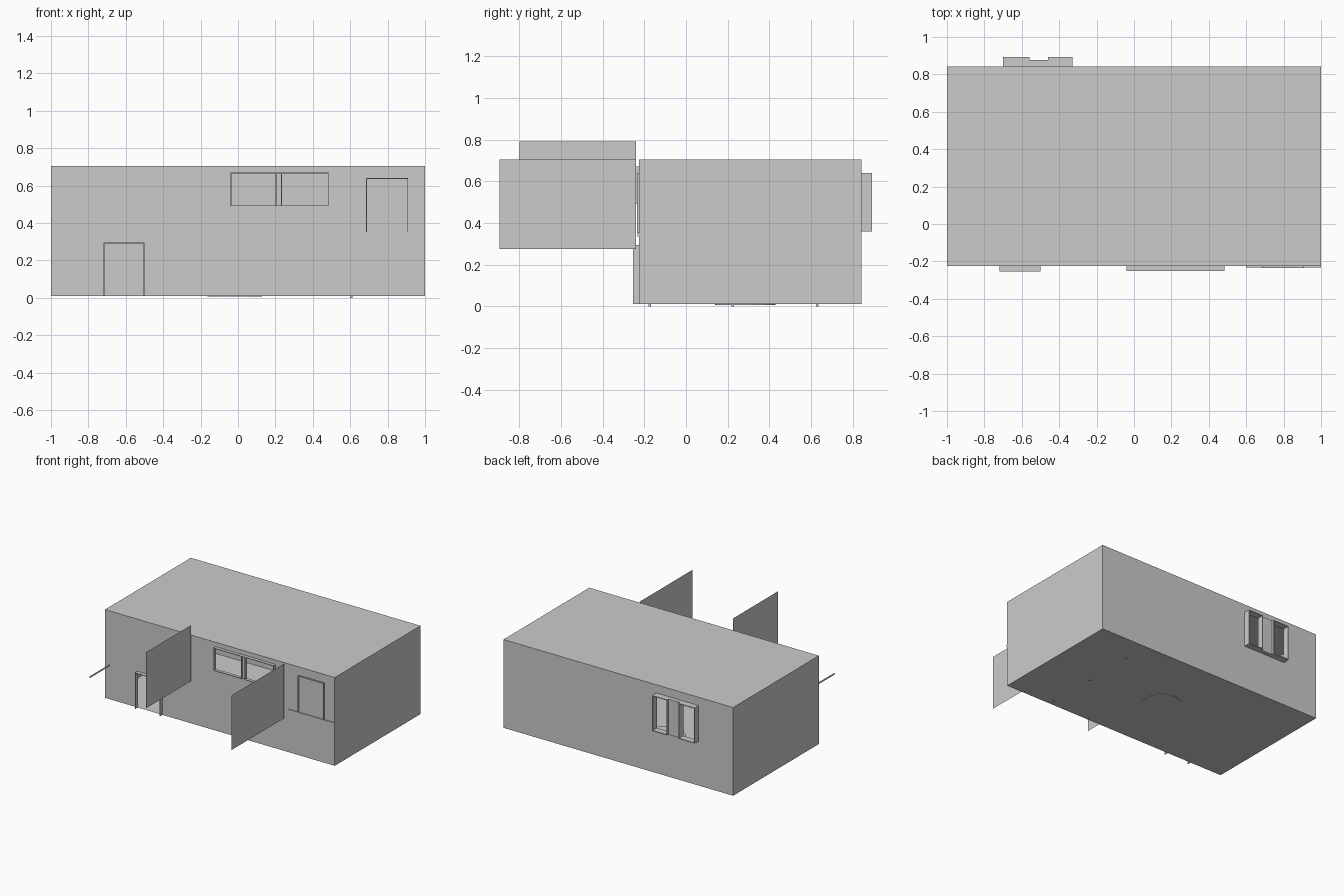
import bpy, bmesh, math

if "Cube" in bpy.data.objects:
    bpy.data.objects.remove(bpy.data.objects["Cube"])

X0, X1, Y0, Y1, Z0, Z1 = -1.0, 1.0, -0.225, 0.842, 0.01, 0.705


def finish(name, bm):
    bmesh.ops.remove_doubles(bm, verts=bm.verts, dist=1e-5)
    me = bpy.data.meshes.new(name)
    bm.to_mesh(me)
    bm.free()
    ob = bpy.data.objects.new(name, me)
    bpy.context.collection.objects.link(ob)
    return ob


def add_box(bm, x0, x1, y0, y1, z0, z1):
    v = bmesh.ops.create_cube(bm, size=1)["verts"]
    for p in v:
        p.co = ((x0 + x1) / 2 + p.co.x * (x1 - x0),
                (y0 + y1) / 2 + p.co.y * (y1 - y0),
                (z0 + z1) / 2 + p.co.z * (z1 - z0))


def boxes(name, items):
    bm = bmesh.new()
    for b in items:
        add_box(bm, *b)
    return finish(name, bm)


def quad(bm, pts):
    bm.faces.new([bm.verts.new(p) for p in pts])


def wall(name, y, holes, flip):
    """Single-sheet wall in the xz plane with rectangular openings."""
    bm = bmesh.new()
    xs = sorted({X0, X1, *[h[i] for h in holes for i in (0, 1)]})
    zs = sorted({Z0, Z1, *[h[i] for h in holes for i in (2, 3)]})
    for a, b in zip(xs, xs[1:]):
        for c, d in zip(zs, zs[1:]):
            mx, mz = (a + b) / 2, (c + d) / 2
            if any(h[0] < mx < h[1] and h[2] < mz < h[3] for h in holes):
                continue
            pts = [(a, y, c), (b, y, c), (b, y, d), (a, y, d)]
            quad(bm, pts[::-1] if flip else pts)
    return finish(name, bm)


def frame(x0, x1, y0, y1, z0, z1, t=0.005, sill=True):
    """Thin surround of an opening, as a list of boxes."""
    parts = [(x0, x0 + t, y0, y1, z0, z1), (x1 - t, x1, y0, y1, z0, z1),
             (x0, x1, y0, y1, z1 - t, z1)]
    if sill:
        parts.append((x0, x1, y0, y1, z0, z0 + t))
    return parts


def side_panel(name, x, y0, y1, z0, z1):
    bm = bmesh.new()
    quad(bm, [(x, y0, z0), (x, y1, z0), (x, y1, z1), (x, y0, z1)])
    return finish(name, bm)


# Room shell: front and back walls with openings, side walls, floor, roof
door = (-0.72, -0.50, Z0, 0.295)
front_windows = [(-0.04, 0.205, 0.49, 0.67), (0.23, 0.485, 0.49, 0.67)]
back_windows = [(-0.70, -0.56, 0.36, 0.64), (-0.46, -0.33, 0.36, 0.64)]
wall("front_wall", Y0, [door] + front_windows, False)
wall("back_wall", Y1, back_windows, True)
side_panel("right_wall", X1, Y0, Y1, Z0, Z1)
left = side_panel("left_wall", X0, Y0, Y1, Z0, Z1)
left.data.flip_normals()
for name, z in (("floor", Z0), ("roof", Z1)):
    bm = bmesh.new()
    pts = [(X0, Y0, z), (X1, Y0, z), (X1, Y1, z), (X0, Y1, z)]
    quad(bm, pts if name == "roof" else pts[::-1])
    finish(name, bm)

# Door surround and window frames
boxes("door_frame", frame(-0.72, -0.50, -0.255, Y0, Z0, 0.295, sill=False))
parts = []
for a, b, c, d in front_windows:
    parts += frame(a, b, -0.25, Y0, c, d)
parts += [(0.205, 0.23, -0.25, Y0, 0.665, 0.67), (0.205, 0.23, -0.235, Y0, 0.49, 0.665)]
boxes("front_window_frames", parts)
parts = []
for a, b, c, d in back_windows:
    parts += frame(a, b, Y1, 0.893, c, d, 0.006)
boxes("back_window_frames", parts)
boxes("back_window_pier", [(-0.56, -0.46, Y1, 0.876, 0.36, 0.64)])

# Closed upper door opening onto the loft
boxes("upper_door_frame", frame(0.685, 0.91, -0.236, Y0, 0.352, 0.64, sill=False))

# Loft slab on three posts
boxes("loft", [(0.6, 0.999, -0.232, Y1 - 0.001, 0.336, 0.35)])
boxes("loft_posts", [(0.6, 0.612, y - 0.006, y + 0.006, 0.0, 0.336) for y in (-0.175, 0.225, 0.63)])

# Stairs along the back wall, rising to the loft
n = 10
boxes("stairs", [(i * 0.6 / n, (i + 1) * 0.6 / n, 0.69, Y1 - 0.001,
                  0.012 + i * 0.032, 0.024 + i * 0.032) for i in range(n)])

# Round rug on the floor
bm = bmesh.new()
bmesh.ops.create_cone(bm, cap_ends=True, segments=32, radius1=0.145, radius2=0.145, depth=0.008)
for v in bm.verts:
    v.co.x -= 0.018
    v.co.y += 0.285
    v.co.z += 0.011
finish("rug", bm)

# Upright sheets standing out in front of the facade
side_panel("tall_sheet", -0.242, -0.80, -0.24, 0.35, 0.79)
side_panel("wide_sheet", 0.57, -0.895, -0.24, 0.275, 0.705)
side_panel("slim_strip", -0.85, -0.63, -0.38, 0.36, 0.374)
